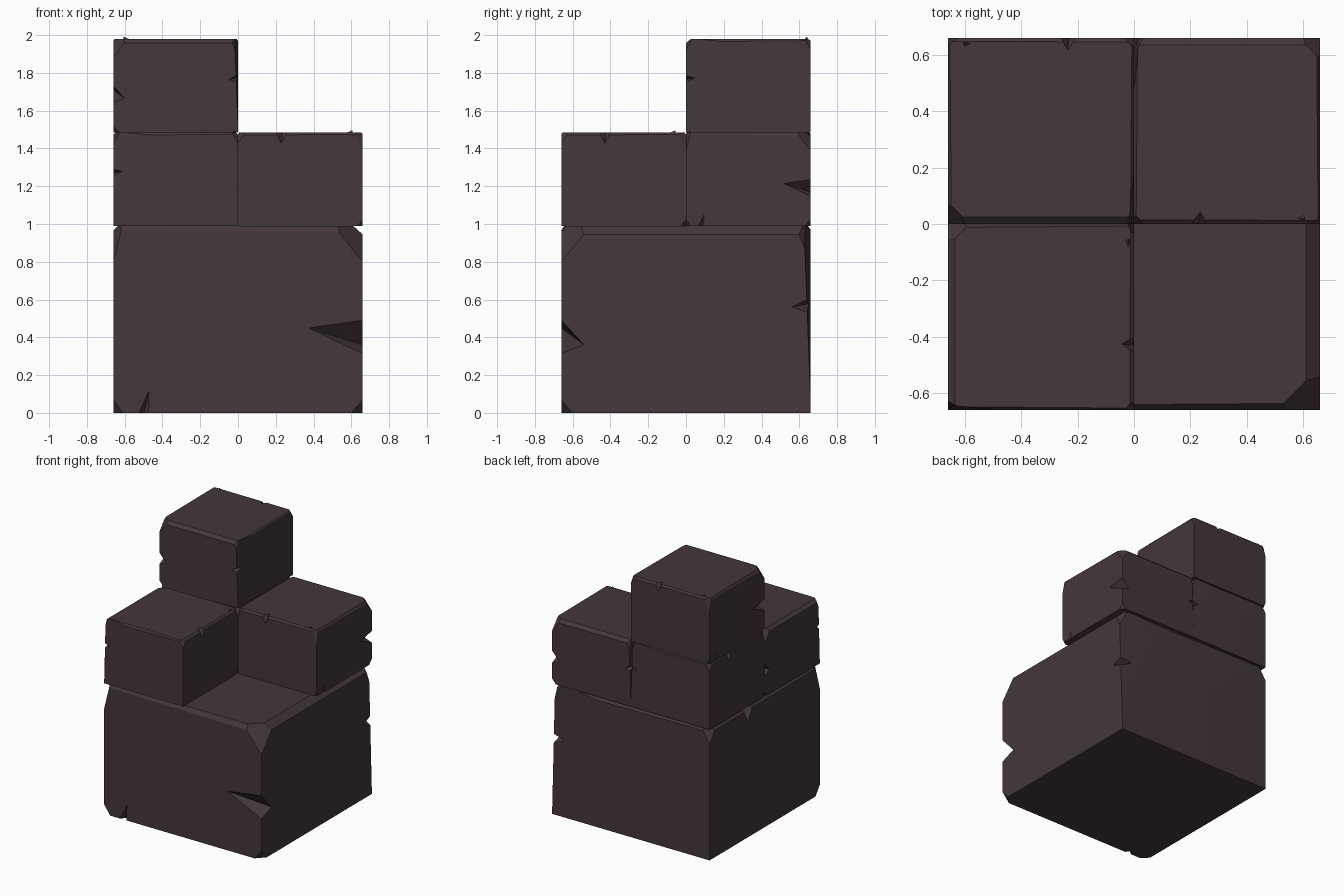
import bpy, bmesh, math
from mathutils import Vector

if "Cube" in bpy.data.objects:
    bpy.data.objects.remove(bpy.data.objects["Cube"])

W, H = 0.66, 0.99          # half width and height of the large block

stone = bpy.data.materials.new("dark_stone")
stone.diffuse_color = (0.058, 0.038, 0.045, 1)
stone.use_nodes = True
stone.node_tree.nodes["Principled BSDF"].inputs["Base Color"].default_value = stone.diffuse_color


def slice_off(bm, a, b, c):
    """Cut the block with the plane through three points and cap the hole."""
    a, b, c = Vector(a), Vector(b), Vector(c)
    n = (b - a).cross(c - a).normalized()
    if n.dot(a - Vector((0, 0, H / 2))) < 0:
        n = -n
    cut = bmesh.ops.bisect_plane(bm, geom=bm.verts[:] + bm.edges[:] + bm.faces[:],
                                 dist=1e-5, plane_co=a, plane_no=n, clear_outer=True)
    edges = [e for e in cut["geom_cut"] if isinstance(e, bmesh.types.BMEdge)]
    bmesh.ops.holes_fill(bm, edges=edges, sides=0)


def hull(bm, points):
    vs = [bm.verts.new(p) for p in points]
    bmesh.ops.convex_hull(bm, input=vs)


# rough block: a box with broken edges and corners
bm = bmesh.new()
bmesh.ops.create_cube(bm, size=1)
for v in bm.verts:
    v.co = (v.co.x * 2 * W, v.co.y * 2 * W, (v.co.z + 0.5) * H)
slices = [
    # top edges: right, front, left, back
    ((0.61, -W, H), (0.61, W, H), (W, 0, 0.945)),
    ((-W, -0.645, H), (W, -0.635, H), (0, -W, 0.96)),
    ((-0.635, -W, H), (-0.63, W, H), (-W, 0, 0.965)),
    ((-W, 0.645, H), (W, 0.635, H), (0, W, 0.965)),
    # top corners
    ((W, -W, 0.80), (W, -0.53, 0.96), (0.53, -W, 0.96)),
    ((W, W, 0.79), (W, 0.60, 0.94), (0.58, W, 0.95)),
    ((-W, -W, 0.80), (-0.62, -W, 0.96), (-W, -0.59, 0.96)),
    ((-W, W, 0.88), (-0.61, W, 0.96), (-W, 0.60, 0.96)),
    # slanted break on the back
    ((0.28, W, H), (W, W, 0.05), (W, 0.625, H)),
    # bottom corners
    ((W, -W, 0.07), (W, -0.60, 0), (0.60, -W, 0)),
    ((-W, -W, 0.07), (-W, -0.61, 0), (-0.61, -W, 0)),
]
for s in slices:
    slice_off(bm, *s)
bmesh.ops.recalc_face_normals(bm, faces=bm.faces[:])
mesh = bpy.data.meshes.new("rough_block")
bm.to_mesh(mesh)
bm.free()
mesh.materials.append(stone)
base = bpy.data.objects.new("base_block", mesh)
bpy.context.collection.objects.link(base)

# chips knocked out of the edges
chips = [
    [(0.70, -0.70, 0.54), (0.70, -0.70, 0.28), (0.37, -0.661, 0.45), (0.661, -0.54, 0.36), (0.60, -0.60, 0.40)],
    [(0.70, 0.70, 0.64), (0.70, 0.70, 0.49), (0.661, 0.56, 0.56), (0.55, 0.661, 0.58)],
    [(-0.70, 0.10, 1.02), (-0.70, 0.30, 1.02), (-0.57, 0.19, 0.995), (-0.661, 0.20, 0.87)],
    [(-0.55, -0.68, -0.02), (-0.47, -0.661, 0.12), (-0.46, -0.68, -0.02), (-0.50, -0.62, -0.01)],
]
cutters = []
for i, pts in enumerate(chips):
    bm = bmesh.new()
    hull(bm, pts)
    bmesh.ops.recalc_face_normals(bm, faces=bm.faces[:])
    cm = bpy.data.meshes.new("chip_cutter")
    bm.to_mesh(cm)
    bm.free()
    cm.materials.append(stone)
    cutter = bpy.data.objects.new("chip_cutter", cm)
    cutter.hide_render = True
    bpy.context.collection.objects.link(cutter)
    mod = base.modifiers.new("chip", 'BOOLEAN')
    mod.operation, mod.solver, mod.object = 'DIFFERENCE', 'EXACT', cutter
    cutters.append(cutter)
bpy.context.view_layer.update()
chipped = bpy.data.meshes.new_from_object(
    base.evaluated_get(bpy.context.evaluated_depsgraph_get()))
base.modifiers.clear()
for c in cutters:
    bpy.data.objects.remove(c)

# small splinter standing up on the left top edge
bm = bmesh.new()
bm.from_mesh(chipped)
hull(bm, [(-0.62, -0.55, 1.012), (-0.65, -0.55, 0.96), (-0.59, -0.54, 0.98), (-0.62, -0.46, 0.975)])
bm.to_mesh(chipped)
bm.free()
base.data = chipped

bpy.context.view_layer.objects.active = base
base.select_set(True)
bpy.ops.object.shade_smooth_by_angle(angle=math.radians(20))

# half-size copies, each turned a different way
for name, x, y, level, turn in [
    ("front_left_block", -1, -1, 0, 180),
    ("back_left_block", -1, 1, 0, 0),
    ("back_right_block", 1, 1, 0, 90),
    ("top_block", -1, 1, 1, -90),
]:
    ob = bpy.data.objects.new(name, base.data)
    ob.location = (x * W / 2, y * W / 2, H + level * H / 2)
    ob.rotation_euler.z = math.radians(turn)
    ob.scale = (0.5, 0.5, 0.5)
    bpy.context.collection.objects.link(ob)
